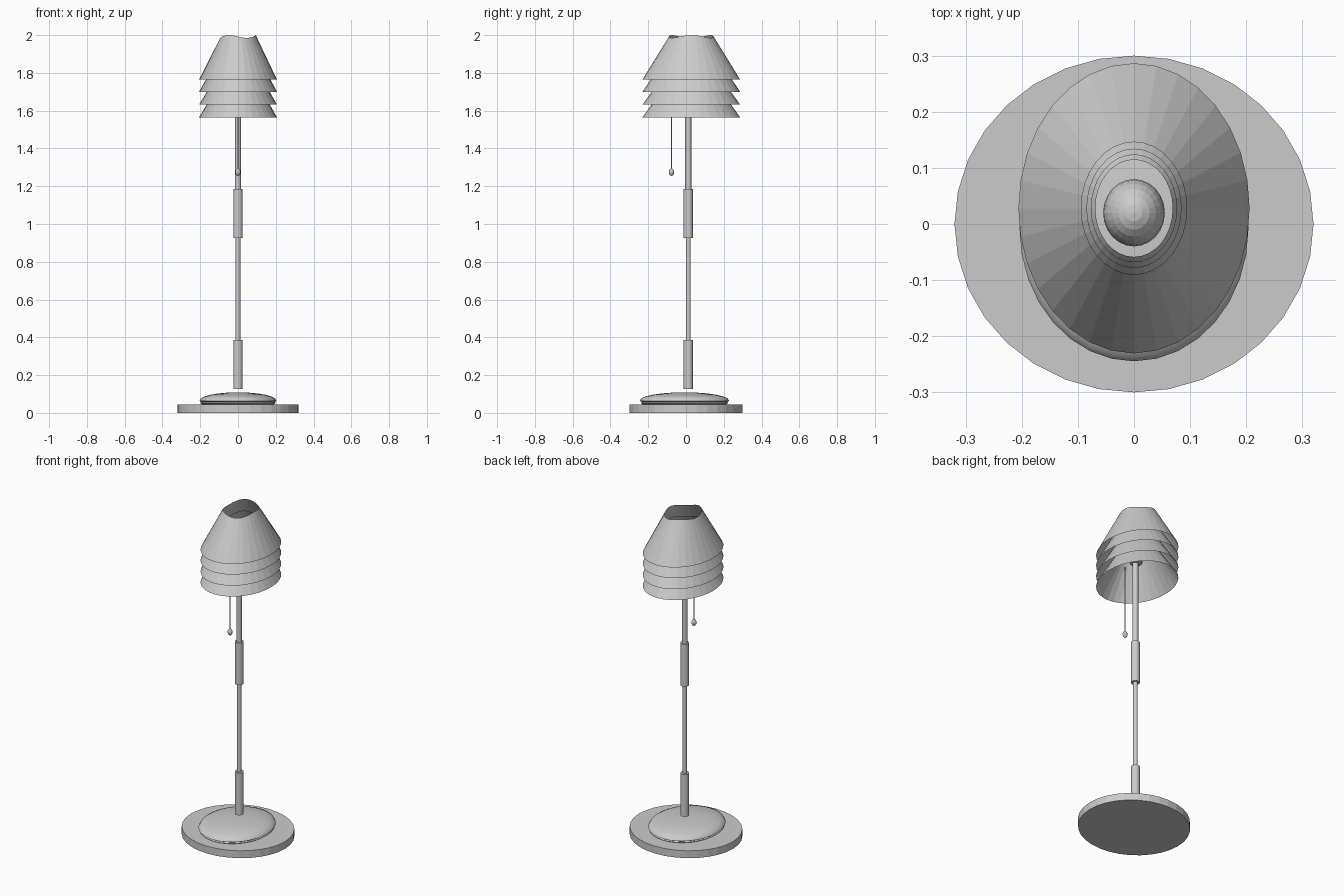
import bpy, bmesh, math

if "Cube" in bpy.data.objects:
    bpy.data.objects.remove(bpy.data.objects["Cube"])


def lathe(name, profile, ratio=1.0, cx=0.0, cy=0.0, sides=32, wave=0.0, smooth=None):
    """Spin (radius_x, z) points round z; ratio stretches y, wave dips the last ring."""
    bm = bmesh.new()
    rings = []
    for i, (r, z) in enumerate(profile):
        if r == 0:
            rings.append([bm.verts.new((cx, cy, z))])
            continue
        ring = []
        for k in range(sides):
            a = 2 * math.pi * k / sides
            dip = wave * (0.5 - 0.5 * math.cos(3 * a)) if i == len(profile) - 1 else 0
            ring.append(bm.verts.new((cx + r * math.cos(a), cy + r * ratio * math.sin(a), z - dip)))
        rings.append(ring)
    for a, b in zip(rings, rings[1:]):
        for k in range(sides):
            j = (k + 1) % sides
            if len(a) == 1:
                bm.faces.new((a[0], b[j], b[k]))
            elif len(b) == 1:
                bm.faces.new((a[k], a[j], b[0]))
            else:
                bm.faces.new((a[k], a[j], b[j], b[k]))
    mesh = bpy.data.meshes.new(name)
    bm.to_mesh(mesh)
    bm.free()
    obj = bpy.data.objects.new(name, mesh)
    bpy.context.collection.objects.link(obj)
    if smooth:
        bpy.ops.object.select_all(action='DESELECT')
        obj.select_set(True)
        bpy.context.view_layer.objects.active = obj
        bpy.ops.object.shade_smooth_by_angle(angle=math.radians(smooth))
    return obj


def cylinder(name, r, z0, z1, cy, sides=16):
    return lathe(name, [(0, z0), (r, z0), (r, z1), (0, z1)], 1, 0, cy, sides, smooth=35)


def ellipsoid(name, r, h, cz, cy, ratio=1.0, sides=24, rows=12):
    pts = [(0 if i in (0, rows) else r * math.sin(math.pi * i / rows),
            cz - h * math.cos(math.pi * i / rows)) for i in range(rows + 1)]
    return lathe(name, pts, ratio, 0, cy, sides)


# Foot: oval slab with a low dome
lathe("base", [(0, 0), (0.32, 0), (0.32, 0.045), (0, 0.045)], 0.3 / 0.32)
dome = [(0, 0.045), (0.19, 0.045), (0.2, 0.053), (0.195, 0.058), (0.204, 0.064)]
dome += [(0.204 * math.cos(math.radians(t)), 0.066 + 0.043 * math.sin(math.radians(t)))
         for t in range(15, 90, 15)] + [(0, 0.109)]
lathe("base_dome", dome, 1.16, 0, -0.008, smooth=40)

# Pole with two sleeves
POLE_Y = 0.012
cylinder("lower_pole", 0.013, 0.127, 1.0, POLE_Y)
cylinder("upper_pole", 0.016, 1.0, 1.70, POLE_Y)
for name, z0, z1 in (("lower_sleeve", 0.127, 0.386), ("middle_sleeve", 0.926, 1.185)):
    cylinder(name, 0.025, z0, z1, POLE_Y)

# Socket, bulb and pull cord
cylinder("socket", 0.035, 1.69, 1.78, 0.018)
ellipsoid("bulb", 0.055, 0.07, 1.83, 0.02, 1.09)
cylinder("pull_cord", 0.003, 1.28, 1.70, -0.077, 8)
cylinder("switch_arm", 0.006, 1.69, 1.705, -0.077, 8)
ellipsoid("cord_bead", 0.014, 0.02, 1.275, -0.077, 1, 12, 8)

# Four nested shade layers, each lower one narrowing faster
layers = [(1.765, 2.0, 0.094), (1.70, 1.935, 0.084), (1.632, 1.865, 0.076), (1.565, 1.81, 0.069)]
for i, (z0, z1, top) in enumerate(layers):
    lathe("shade_layer_%d" % (i + 1), [(0.206, z0), (top, z1)], 1.255, 0, 0.028, 32,
          wave=0.015)
